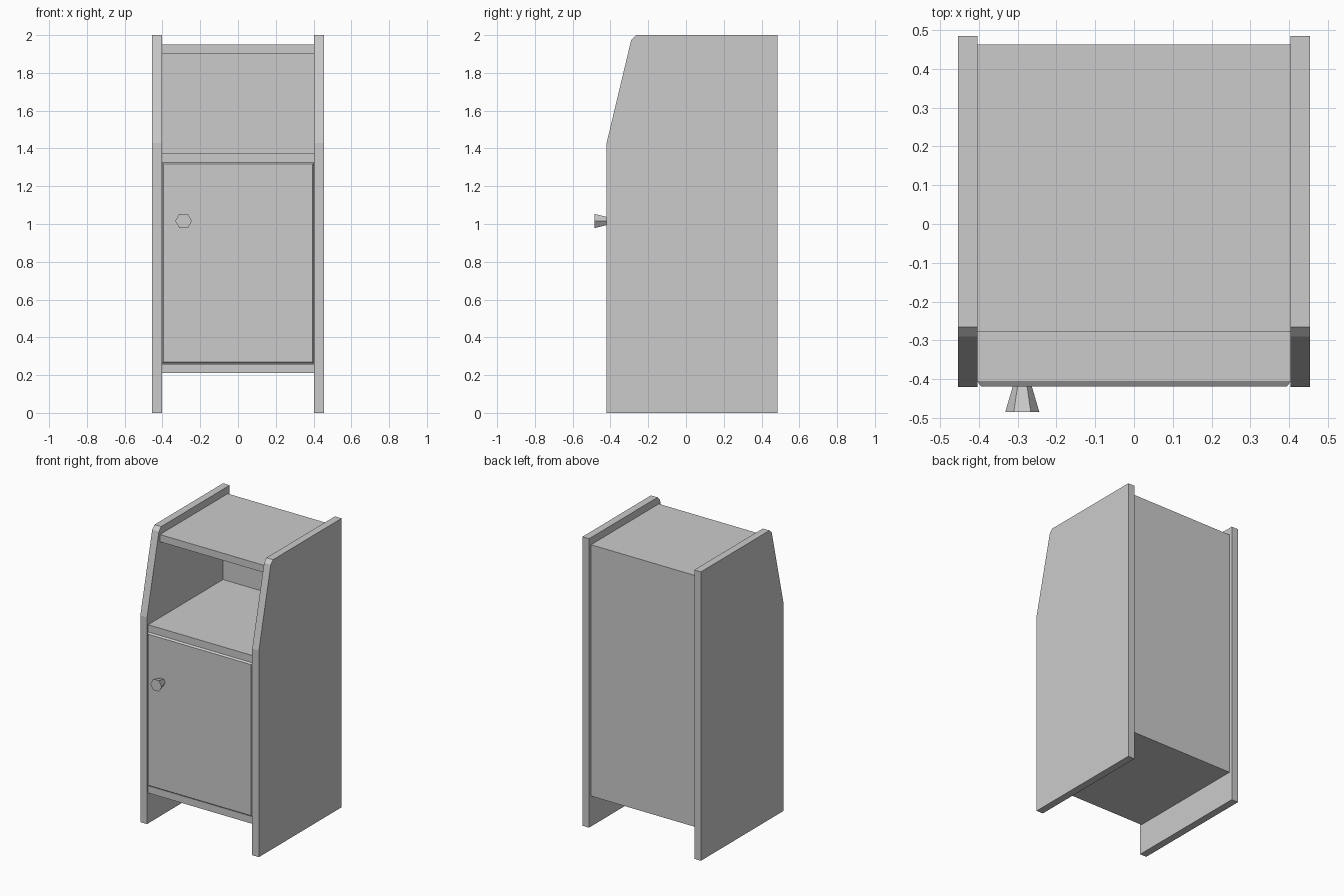
import bpy, bmesh, math
from mathutils import Matrix

cube = bpy.data.objects.get("Cube")
if cube:
    bpy.data.objects.remove(cube)

grey = bpy.data.materials.new("plain grey")
grey.use_nodes = True
grey.diffuse_color = (0.6, 0.6, 0.6, 1)
grey.node_tree.nodes["Principled BSDF"].inputs["Base Color"].default_value = (0.6, 0.6, 0.6, 1)


def finish(name, bm):
    bmesh.ops.recalc_face_normals(bm, faces=bm.faces)
    mesh = bpy.data.meshes.new(name)
    bm.to_mesh(mesh)
    bm.free()
    mesh.materials.append(grey)
    obj = bpy.data.objects.new(name, mesh)
    bpy.context.collection.objects.link(obj)
    return obj


def box(name, x, y, z, chamfer=0):
    """Box from (min, max) ranges; chamfer narrows its front face."""
    bm = bmesh.new()
    bmesh.ops.create_cube(bm, size=1)
    for v in bm.verts:
        v.co = [r[0] if c < 0 else r[1] for c, r in zip(v.co, (x, y, z))]
    if chamfer:
        front = min(bm.faces, key=lambda f: f.calc_center_median().y)
        bmesh.ops.inset_region(bm, faces=[front], thickness=chamfer)
        for v in front.verts:
            v.co.y -= chamfer
    return finish(name, bm)


def side_panel(name, x0, x1):
    """Upright board with a sloped, clipped upper front corner."""
    outline = [(-0.42, 0), (-0.42, 1.43), (-0.29, 1.975), (-0.265, 2),
               (0.485, 2), (0.485, 0)]
    bm = bmesh.new()
    face = bm.faces.new([bm.verts.new((x0, y, z)) for y, z in outline])
    new = bmesh.ops.extrude_face_region(bm, geom=[face])["geom"]
    bmesh.ops.translate(bm, vec=(x1 - x0, 0, 0),
                        verts=[g for g in new if isinstance(g, bmesh.types.BMVert)])
    return finish(name, bm)


# Side boards
side_panel("left_side", 0.403, 0.454)
side_panel("right_side", -0.454, -0.403)

# Horizontal boards and back
width = (-0.403, 0.403)
box("top_board", width, (-0.278, 0.412), (1.9, 1.95))
box("niche_shelf", width, (-0.407, 0.412), (1.325, 1.375))
box("bottom_board", width, (-0.407, 0.412), (0.21, 0.26))
box("back_panel", width, (0.412, 0.463), (0.21, 1.95))

# Door with chamfered front edges
box("door", width, (-0.407, -0.37), (0.262, 1.325), chamfer=0.012)

# Flared six-sided knob
bm = bmesh.new()
bmesh.ops.create_cone(bm, cap_ends=True, segments=6, radius1=0.024, radius2=0.044, depth=0.068)
turn = Matrix.Rotation(math.radians(90), 4, "X") @ Matrix.Rotation(math.radians(30), 4, "Z")
if max(v.co.x for v in bm.verts) > 0.0439:
    turn = Matrix.Rotation(math.radians(90), 4, "X")
bmesh.ops.transform(bm, matrix=Matrix.Translation((-0.288, -0.451, 1.016)) @ turn, verts=bm.verts)
finish("door_knob", bm)
